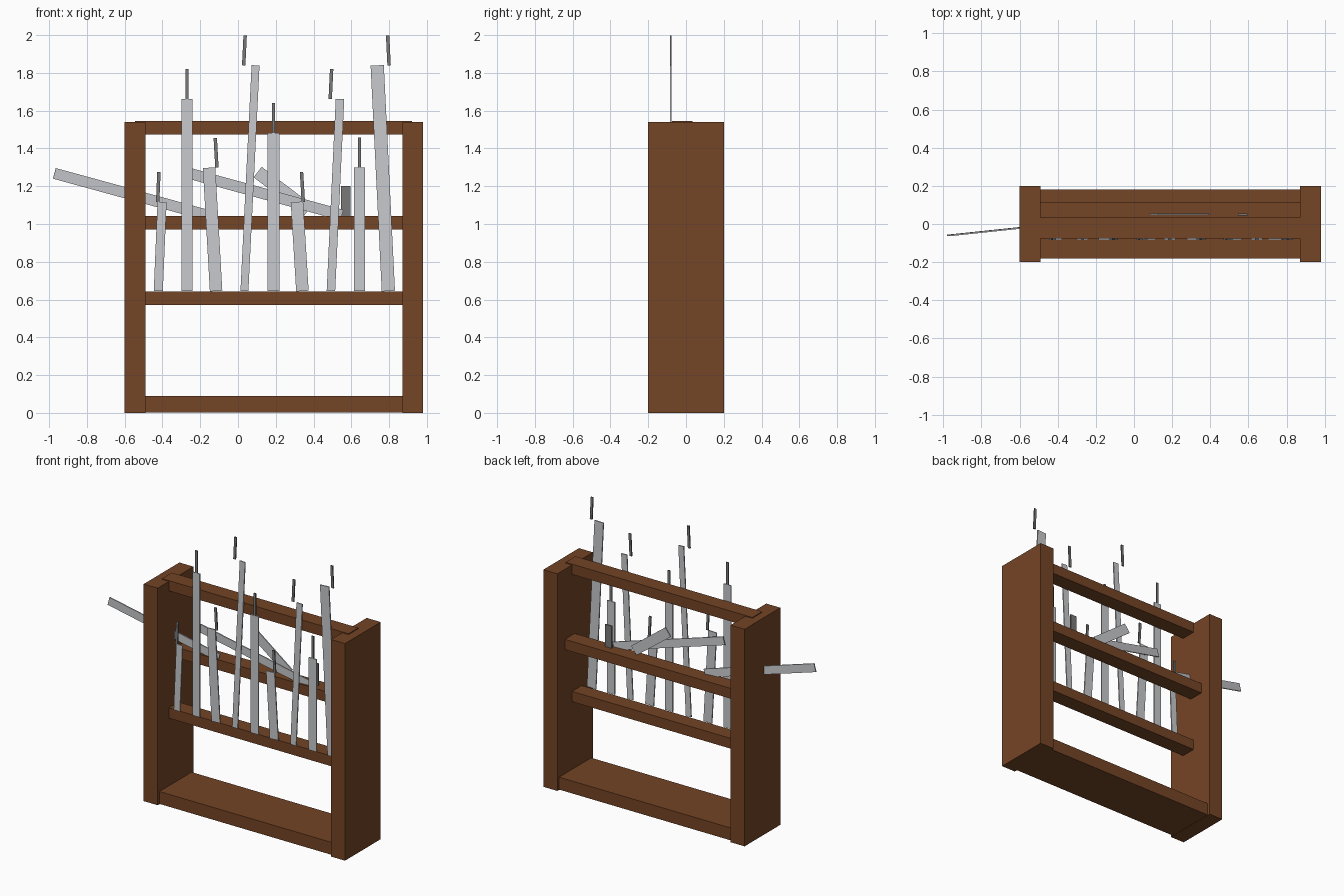
import bpy
from mathutils import Vector, Matrix

if "Cube" in bpy.data.objects:
    bpy.data.objects.remove(bpy.data.objects["Cube"])


def material(name, rgb):
    m = bpy.data.materials.new(name)
    m.diffuse_color = (*rgb, 1)
    m.use_nodes = True
    m.node_tree.nodes["Principled BSDF"].inputs["Base Color"].default_value = m.diffuse_color
    return m


WOOD = material("brown wood", (0.175, 0.058, 0.019))
STEEL = material("light steel", (0.58, 0.585, 0.61))
GRIP = material("dark grey grip", (0.19, 0.19, 0.195))


def box(name, lo, hi, mat):
    """Axis-aligned box from two corners."""
    lo, hi = Vector(lo), Vector(hi)
    bpy.ops.mesh.primitive_cube_add(size=1, location=(lo + hi) / 2)
    ob = bpy.context.object
    ob.name = name
    ob.data.transform(Matrix.Diagonal((*(hi - lo), 1)))
    ob.data.materials.append(mat)
    return ob


def bar(name, start, end, width, mat, thick=0.008):
    """Flat bar from start to end, its thin side facing y."""
    start, end = Vector(start), Vector(end)
    along = end - start
    length = along.length
    along.normalize()
    side = along.cross(Vector((0, 1, 0))).normalized()
    thin = side.cross(along)
    ob = box(name, (-width / 2, -thick / 2, -length / 2),
             (width / 2, thick / 2, length / 2), mat)
    rot = Matrix((side, thin, along)).transposed()
    ob.matrix_world = Matrix.Translation((start + end) / 2) @ rot.to_4x4()
    return ob


# Rack frame: two side boards, a base board and three rails
box("left_side_board", (-0.60, -0.2, 0), (-0.49, 0.2, 1.54), WOOD)
box("right_side_board", (0.87, -0.2, 0), (0.98, 0.2, 1.54), WOOD)
box("base_board", (-0.545, -0.18, 0.002), (0.92, 0.18, 0.09), WOOD)
for name, y, z in (("lower_rail", -0.075, 0.57),
                   ("middle_rail", 0.005, 0.97),
                   ("top_rail", -0.075, 1.473)):
    box(name, (-0.545, y, z), (0.92, y + 0.11, z + 0.073), WOOD)

# Standing blades: bottom x, top x, top z, width; each grip floats over its base
BLADE_Y, BLADE_Z = -0.08, 0.645
for i, (x0, x1, top, w) in enumerate((
        (-0.422, -0.402, 1.117, 0.048),
        (-0.27, -0.27, 1.662, 0.057),
        (-0.116, -0.153, 1.298, 0.066),
        (0.034, 0.093, 1.84, 0.042),
        (0.188, 0.188, 1.482, 0.061),
        (0.341, 0.312, 1.117, 0.066),
        (0.492, 0.54, 1.662, 0.045),
        (0.643, 0.643, 1.30, 0.06),
        (0.796, 0.737, 1.84, 0.07))):
    start, end = Vector((x0, BLADE_Y, BLADE_Z)), Vector((x1, BLADE_Y, top))
    bar(f"blade_{i + 1}", start, end, w, STEEL)
    half = (end - start).normalized() * 0.079
    centre = Vector((x0, BLADE_Y, top + 0.079))
    bar(f"grip_{i + 1}", centre - half, centre + half, 0.018, GRIP)

# Loose blades leaning on the middle rail
for i, dx in enumerate((0, 0.715)):
    bar(f"leaning_blade_{i + 1}", (-0.972 + dx, -0.06, 1.268),
        (-0.165 + dx, 0.025, 1.047), 0.058, STEEL)
bar("broken_blade", (0.104, 0.05, 1.275), (0.372, 0.05, 1.073), 0.07, STEEL)
box("loose_grip", (0.545, 0.045, 1.04), (0.596, 0.055, 1.2), GRIP)
